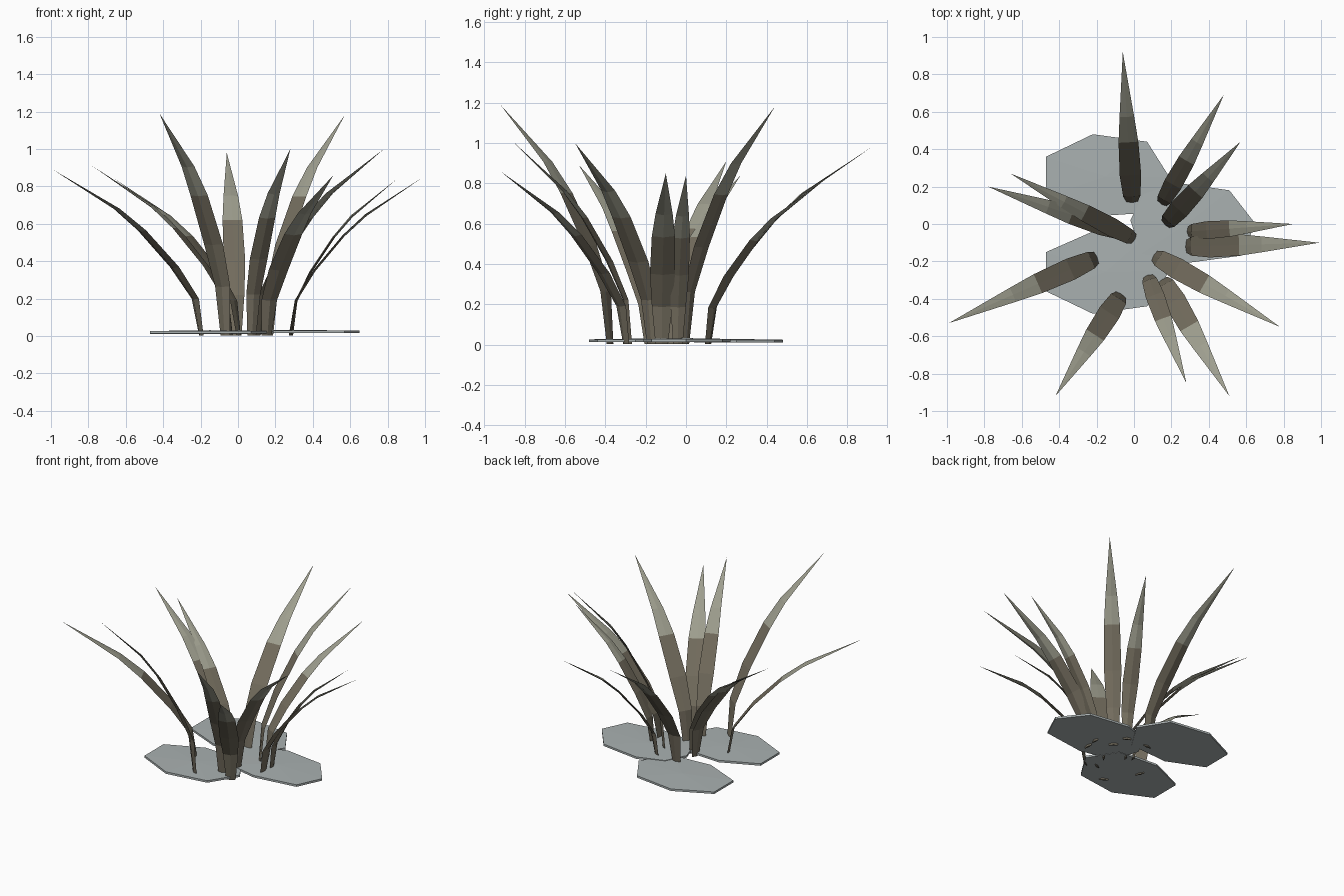
import bpy, bmesh
from mathutils import Vector

if "Cube" in bpy.data.objects:
    bpy.data.objects.remove(bpy.data.objects["Cube"])


def material(name, rgb):
    m = bpy.data.materials.new(name)
    m.diffuse_color = (*rgb, 1)
    m.use_nodes = True
    m.node_tree.nodes["Principled BSDF"].inputs["Base Color"].default_value = m.diffuse_color
    return m


STONE = material("pad_grey", (0.40, 0.44, 0.44))
LOWER = material("leaf_lower", (0.17, 0.15, 0.11))
UPPER = material("leaf_tip", (0.34, 0.34, 0.27))


def finish(bm, name, mats):
    bmesh.ops.recalc_face_normals(bm, faces=bm.faces)
    me = bpy.data.meshes.new(name)
    bm.to_mesh(me)
    bm.free()
    for m in mats:
        me.materials.append(m)
    bpy.context.collection.objects.link(bpy.data.objects.new(name, me))


def pad(name, outline, z):
    """Flat irregular octagon with a barely raised centre."""
    bm = bmesh.new()
    low = [bm.verts.new((x, y, z)) for x, y in outline]
    top = [bm.verts.new((x, y, z + 0.014)) for x, y in outline]
    n = len(outline)
    cx = sum(p[0] for p in outline) / n
    cy = sum(p[1] for p in outline) / n
    peak = bm.verts.new((cx, cy, z + 0.018))
    bm.faces.new(low[::-1])
    for i in range(n):
        j = (i + 1) % n
        bm.faces.new((low[i], low[j], top[j], top[i]))
        bm.faces.new((top[i], top[j], peak))
    finish(bm, name, [STONE])


# Leaf rings: outward fraction, height fraction, half-width fraction
RINGS = [(0, 0, .50), (.04, .22, .80), (.18, .41, 1.0),
         (.40, .63, .92), (.57, .76, .68)]


def leaf(name, base, tip, width):
    """Arching pointed blade with a shallow keel underneath."""
    bm = bmesh.new()
    b = Vector((base[0], base[1], 0.003))
    d = Vector(tip) - b
    out = Vector((d.x, d.y, 0))
    run = out.length
    out.normalize()
    side = Vector((-out.y, out.x, 0))
    pts = [b + out * (run * u) + Vector((0, 0, d.z * h)) for u, h, _ in RINGS]
    pts.append(Vector(tip))
    rings = []
    for i, (_, _, w) in enumerate(RINGS):
        t = (pts[i + 1] - pts[max(i - 1, 0)]).normalized()
        up = side.cross(t)
        if up.z < 0:
            up = -up
        if i == 0:
            up = -out
        hw = width * 0.5 * w
        rings.append([bm.verts.new(pts[i] + side * s * hw + up * k)
                      for s, k in ((-1, .004), (0, -.003 - .06 * hw),
                                   (1, .004), (0, .003 - .20 * hw + .012))])
    end = bm.verts.new(pts[-1])
    bm.faces.new(rings[0])
    for i in range(len(rings)):
        for k in range(4):
            j = (k + 1) % 4
            if i + 1 < len(rings):
                f = bm.faces.new((rings[i][k], rings[i][j],
                                  rings[i + 1][j], rings[i + 1][k]))
            else:
                f = bm.faces.new((rings[i][k], rings[i][j], end))
            f.material_index = int(i >= 3)
    finish(bm, name, [LOWER, UPPER])


# Three overlapping ground pads (the left two mirror each other)
left = [(-.47, .15), (-.22, .04), (.07, .06), (.19, .25),
        (.07, .44), (-.22, .48), (-.47, .36)]
pad("pad_back", left, 0.011)
pad("pad_front", [(x, -y) for x, y in left], 0.013)
pad("pad_right", [(-.02, .02), (.05, .16), (.23, .22), (.51, .18),
                  (.65, .0), (.57, -.17), (.27, -.21), (.04, -.16)], 0.015)

# Leaves: base xy, tip xyz, widest width
leaves = [
    ((-.01, .12), (-.06, .92, .98), .115),
    ((.15, .11), (.48, .69, .82), .10),
    ((.17, .0), (.57, .44, 1.18), .11),
    ((.29, -.04), (.85, .0, .84), .095),
    ((.28, -.12), (.99, -.10, .85), .125),
    ((.11, -.17), (.78, -.55, 1.0), .115),
    ((.155, -.30), (.51, -.92, .86), .12),
    ((.075, -.28), (.28, -.85, 1.0), .10),
    ((-.07, -.38), (-.42, -.92, 1.19), .12),
    ((-.20, -.18), (-.99, -.53, .89), .12),
    ((-.04, -.05), (-.78, .20, .91), .11),
    ((.0, -.08), (-.66, .27, .84), .10),
]
for i, (base, tip, w) in enumerate(leaves, 1):
    leaf(f"leaf_{i:02d}", base, tip, w)
